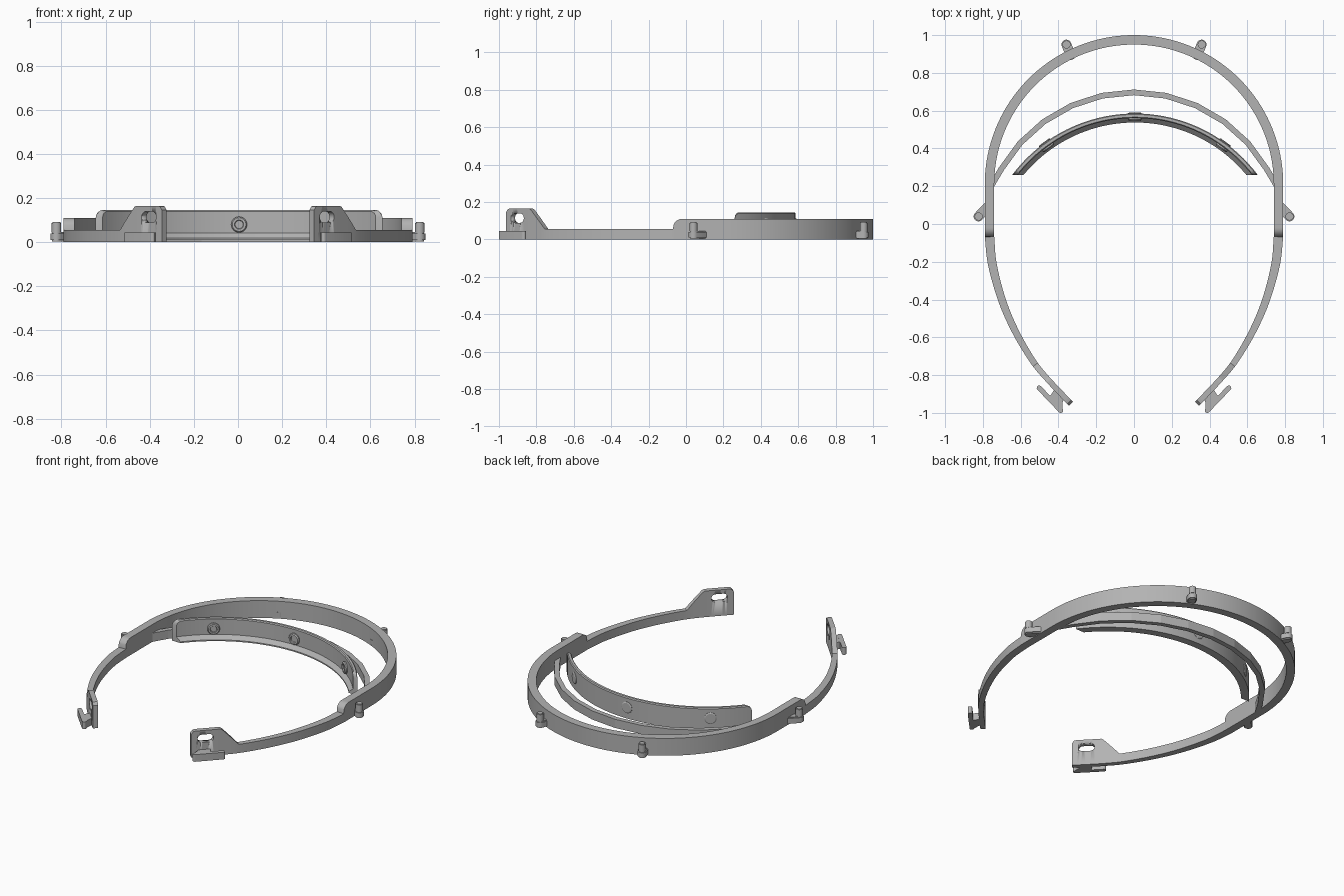
import bpy, bmesh, math
from mathutils import Vector, Matrix

if "Cube" in bpy.data.objects:
    bpy.data.objects.remove(bpy.data.objects["Cube"], do_unlink=True)

GREY = (0.45, 0.45, 0.45, 1)
mat = bpy.data.materials.new("matte grey")
mat.use_nodes = True
mat.diffuse_color = GREY
mat.node_tree.nodes["Principled BSDF"].inputs["Base Color"].default_value = GREY


def finish(name, bm, angle=30):
    bmesh.ops.recalc_face_normals(bm, faces=bm.faces)
    me = bpy.data.meshes.new(name)
    bm.to_mesh(me)
    bm.free()
    me.materials.append(mat)
    ob = bpy.data.objects.new(name, me)
    bpy.context.collection.objects.link(ob)
    bpy.ops.object.select_all(action='DESELECT')
    ob.select_set(True)
    bpy.context.view_layer.objects.active = ob
    bpy.ops.object.shade_smooth_by_angle(angle=math.radians(angle))
    return ob


def sweep(name, rings, angle=30):
    """Skin a list of equal closed cross-sections and cap both ends."""
    bm = bmesh.new()
    vs = [[bm.verts.new(p) for p in r] for r in rings]
    n = len(rings[0])
    for a, b in zip(vs, vs[1:]):
        for i in range(n):
            bm.faces.new((a[i], a[(i + 1) % n], b[(i + 1) % n], b[i]))
    bm.faces.new(vs[0])
    bm.faces.new(vs[-1])
    return finish(name, bm, angle)


def prism(name, pts, z0, z1, bevel=0):
    """Extrude an outline upwards, with optional bevelled rims."""
    bm = bmesh.new()
    face = bm.faces.new([bm.verts.new((x, y, z0)) for x, y in pts])
    ext = bmesh.ops.extrude_face_region(bm, geom=[face])["geom"]
    bmesh.ops.translate(bm, vec=(0, 0, z1 - z0),
                        verts=[v for v in ext if isinstance(v, bmesh.types.BMVert)])
    if bevel:
        rim = [e for e in bm.edges if abs(e.verts[0].co.z - e.verts[1].co.z) < 1e-5]
        bmesh.ops.bevel(bm, geom=rim, offset=bevel, segments=2, affect='EDGES')
    return finish(name, bm)


def capsule(a, b, r, n=10):
    """Outline of a rounded bar from a to b."""
    a, b = Vector(a), Vector(b)
    t = math.atan2(b.y - a.y, b.x - a.x)
    out = []
    for c, base in ((b, t - math.pi / 2), (a, t + math.pi / 2)):
        for i in range(n + 1):
            ang = base + math.pi * i / n
            out.append((c.x + r * math.cos(ang), c.y + r * math.sin(ang)))
    return out


def catmull(p, steps):
    p = [Vector(q) for q in p]
    p = [2 * p[0] - p[1]] + p + [2 * p[-1] - p[-2]]
    out = []
    for a, b, c, d in zip(p, p[1:], p[2:], p[3:]):
        for i in range(steps):
            t = i / steps
            out.append(0.5 * (2 * b + (c - a) * t + (2 * a - 5 * b + 4 * c - d) * t * t
                              + (3 * b - a - 3 * c + d) * t ** 3))
    return out + [p[-2]]


# Main frame: half ring, straight sides, then curved arms ending in raised tabs
path = [Vector((0.79 * math.cos(a), 0.21 + 0.79 * math.sin(a)))
        for a in (math.pi / 2 * (1 - i / 40) for i in range(41))]
path += [Vector((0.79, y)) for y in (0.1, 0, -0.02, -0.03, -0.04, -0.05, -0.06, -0.066)]
path += catmull([(0.79, -0.07), (0.772, -0.22), (0.718, -0.41), (0.645, -0.575),
                 (0.552, -0.73), (0.47, -0.83), (0.345, -0.962)], 14)


def top_z(y):
    if y > -0.02:
        return 0.11
    if y > -0.07:
        return 0.06 + math.sqrt(max(0, 0.05 ** 2 - (y + 0.02) ** 2))
    if y > -0.755:
        return 0.055
    if y > -0.834:
        return 0.055 + 0.11 * (-0.755 - y) / 0.079
    if y > -0.942:
        return 0.165
    return 0.145 + math.sqrt(max(0, 0.02 ** 2 - (y + 0.942) ** 2))


half = []
for i, p in enumerate(path):
    d = (path[min(i + 1, len(path) - 1)] - path[max(i - 1, 0)]).normalized()
    w = 0.05 - 0.02 * min(1, max(0, (-0.07 - p.y) / 0.75))
    q = p + Vector((d.y, -d.x)) * w
    z = top_z(p.y)
    half.append([(p.x, p.y, 0), (q.x, q.y, 0), (q.x, q.y, z), (p.x, p.y, z)])
mirrored = [[(-x, y, z) for x, y, z in r] for r in half[:0:-1]]
frame = sweep("main_frame", mirrored + half)

# Strap slots through both tabs
for s in (1, -1):
    cutter = prism("slot_cutter", capsule((-0.022, 0), (0.022, 0), 0.025), -0.08, 0.08)
    cutter.hide_render = True
    cutter.matrix_world = (Matrix.Translation((s * 0.395, -0.893, 0.114))
                           @ Matrix.Rotation(s * math.radians(46), 4, 'Z')
                           @ Matrix.Rotation(math.pi / 2, 4, 'X'))
    mod = frame.modifiers.new("slot", 'BOOLEAN')
    mod.operation = 'DIFFERENCE'
    mod.object = cutter
    bpy.context.view_layer.objects.active = frame
    bpy.ops.object.modifier_apply(modifier=mod.name)
    bpy.data.objects.remove(cutter, do_unlink=True)

# Inner faceted brace
brace = []
for a in range(-60, 61, 12):
    c, s = math.cos(math.radians(a)), math.sin(math.radians(a))
    brace.append(((0.826 * s, -0.114 + 0.826 * c), (0.796 * s, -0.114 + 0.796 * c)))
brace = ([((-0.765, 0.215), (-0.745, 0.19))] + brace + [((0.765, 0.215), (0.745, 0.19))])
sweep("inner_brace", [[(*o, 0), (*i, 0), (*i, 0.055), (*o, 0.055)] for o, i in brace], 5)

# Forehead pad: curved wall with a sloping lip along its lower inside edge
CY, END = -0.2275, 0.26
section = [(0.8125, 0.01), (0.765, 0.01), (0.765, 0.018), (0.788, 0.042),
           (0.788, 0.139), (0.793, 0.145), (0.8075, 0.145), (0.8125, 0.139)]
ts = [-1, -0.995, -0.985, -0.97, -0.955] + [i / 20 for i in range(-18, 19)] \
    + [0.955, 0.97, 0.985, 0.995, 1]
rings = []
for t in ts:
    over = max(0, abs(t) - 0.955) / 0.045
    drop = 0.03 * (1 - math.sqrt(max(0, 1 - over * over)))
    ring = []
    for r, z in section:
        a = t * math.acos((END - CY) / r)
        ring.append((r * math.sin(a) + 0.005, CY + r * math.cos(a), z - drop * (z > 0.1)))
    rings.append(ring)
sweep("forehead_pad", rings)

# Snap buttons on the pad, turned from one profile
button = [(0, 0.008), (0.018, 0.008), (0.021, 0.014), (0.031, 0.014),
          (0.036, 0.008), (0.036, -0.026), (0.03, -0.03), (0, -0.03)]
for name, a in (("left", 36), ("centre", 0), ("right", -36)):
    bm = bmesh.new()
    vs = [bm.verts.new((r, 0, z)) for r, z in button]
    es = [bm.edges.new(e) for e in zip(vs, vs[1:])]
    bmesh.ops.spin(bm, geom=vs + es, cent=(0, 0, 0), axis=(0, 0, 1),
                   angle=2 * math.pi, steps=24)
    bmesh.ops.remove_doubles(bm, verts=bm.verts, dist=1e-5)
    a = math.radians(a)
    bm.transform(Matrix.Translation((0.788 * math.sin(a) + 0.005, CY + 0.788 * math.cos(a), 0.08))
                 @ Matrix.Rotation(-a, 4, 'Z') @ Matrix.Rotation(math.pi / 2, 4, 'X'))
    finish(name + "_snap_button", bm)

for side, s in (("left", 1), ("right", -1)):
    # Visor pegs: rounded foot with an upright pin
    for where, tip, root in (("side", (0.823, 0.04), (0.775, 0.09)),
                             ("rear", (0.358, 0.95), (0.335, 0.895))):
        t, r = (s * tip[0], tip[1]), (s * root[0], root[1])
        prism(f"{side}_{where}_peg_foot", capsule(t, r, 0.026), 0.004, 0.046, 0.006)
        prism(f"{side}_{where}_peg_pin", capsule(t, (t[0] + 1e-3, t[1]), 0.021), 0.04, 0.092, 0.004)
    # Strap hook: outer bar and the bridge joining it to the arm
    prism(f"{side}_hook_bar", capsule((s * 0.502, -0.868), (s * 0.388, -0.987), 0.013), 0, 0.045)
    bridge = [(0.455, -0.925), (0.432, -0.893), (0.42, -0.872), (0.372, -0.925),
              (0.378, -0.945), (0.378, -0.985), (0.39, -0.99)]
    prism(f"{side}_hook_bridge", [(s * x, y) for x, y in bridge], 0, 0.0445)
